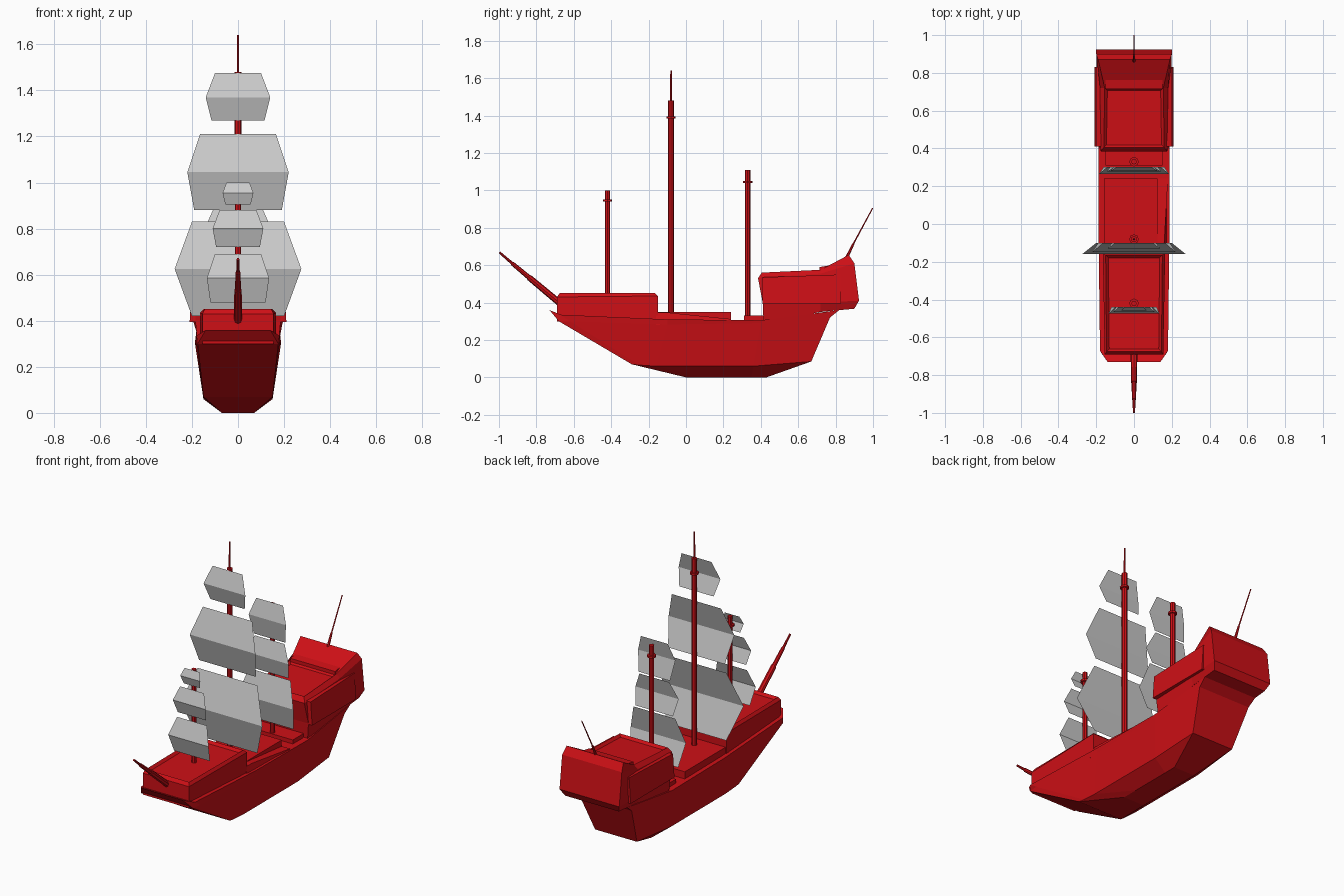
import bpy, bmesh
from mathutils import Vector

if "Cube" in bpy.data.objects:
    bpy.data.objects.remove(bpy.data.objects["Cube"])

red = bpy.data.materials.new("red_paint")
red.diffuse_color = (0.62, 0.005, 0.008, 1)
red.use_nodes = True
red.node_tree.nodes["Principled BSDF"].inputs["Base Color"].default_value = red.diffuse_color


def finish(name, bm, mat=red):
    me = bpy.data.meshes.new(name)
    bm.to_mesh(me)
    bm.free()
    if mat:
        me.materials.append(mat)
    ob = bpy.data.objects.new(name, me)
    bpy.context.collection.objects.link(ob)
    return ob


def loft(name, rings, recess=(), inset=0.02, depth=-0.015):
    """Stack mirrored outlines; each ring lists stations (y, z, half width) bow to stern."""
    bm = bmesh.new()
    n = len(rings[0])
    loops = []
    for ring in rings:
        right = [bm.verts.new((w, y, z)) for y, z, w in ring]
        left = [bm.verts.new((-w, y, z)) for y, z, w in ring]
        loops.append(right + left[::-1])
    for a, b in zip(loops, loops[1:]):
        for i in range(2 * n):
            j = (i + 1) % (2 * n)
            bm.faces.new((a[i], a[j], b[j], b[i]))
    tops = []
    for k, lp in enumerate((loops[0], loops[-1])):
        for i in range(n - 1):
            f = bm.faces.new((lp[i], lp[i + 1], lp[-2 - i], lp[-1 - i]))
            if k and i in recess:
                tops.append(f)
    bmesh.ops.recalc_face_normals(bm, faces=bm.faces)
    if tops:
        bmesh.ops.inset_region(bm, faces=tops, thickness=inset)
        bmesh.ops.translate(bm, vec=(0, 0, depth), verts=list({v for f in tops for v in f.verts}))
    return finish(name, bm)


def pole(name, p, q, r1, r2, sides=8):
    p, q = Vector(p), Vector(q)
    bm = bmesh.new()
    bmesh.ops.create_cone(bm, cap_ends=True, segments=sides, radius1=r1, radius2=r2, depth=(q - p).length)
    rot = (q - p).to_track_quat('Z', 'Y').to_matrix().to_4x4()
    rot.translation = (p + q) / 2
    bm.transform(rot)
    return finish(name, bm)


def prism(name, corners, x0, x1):
    """Block whose side outline (y, z) spans x0 to x1; x1 may differ per corner."""
    bm = bmesh.new()
    xs = x1 if isinstance(x1, (list, tuple)) else [x1] * len(corners)
    a = [bm.verts.new((x0, y, z)) for y, z in corners]
    b = [bm.verts.new((x, y, z)) for x, (y, z) in zip(xs, corners)]
    bm.faces.new(a)
    bm.faces.new(b)
    for i in range(len(a)):
        j = (i + 1) % len(a)
        bm.faces.new((a[i], a[j], b[j], b[i]))
    bmesh.ops.recalc_face_normals(bm, faces=bm.faces)
    return finish(name, bm)


def sail(name, y, bulge, rows):
    """Folded hexagonal sheet from three (z, half width) rows; the middle row billows forward."""
    bm = bmesh.new()
    pairs = []
    for i, (z, w) in enumerate(rows):
        yy = bulge if i == 1 else y
        pairs.append([bm.verts.new((s * w, yy, z)) for s in (-1, 1)])
    for a, b in zip(pairs, pairs[1:]):
        bm.faces.new((a[0], b[0], b[1], a[1]))
    return finish(name, bm, None)


# Hull: keel, chine, side and rim outlines
loft("hull", [
    [(0, 0, .07), (.05, 0, .07), (.1, 0, .07), (.35, 0, .07), (.43, 0, .07)],
    [(-.29, .07, .15), (-.25, .066, .15), (-.16, .06, .15), (.36, .06, .15), (.67, .085, .14)],
    [(-.68, .30, .175), (-.62, .30, .18), (-.1, .283, .18), (.4, .29, .185), (.77, .32, .175)],
    [(-.73, .36, .14), (-.67, .335, .18), (-.1, .31, .187), (.4, .305, .187), (.82, .36, .18)],
])

# Raised foredeck with a sunken floor
loft("foredeck", [
    [(-.69, .30, .155), (-.15, .29, .165)],
    [(-.69, .43, .155), (-.15, .435, .165)],
    [(-.675, .45, .145), (-.165, .45, .15)],
], recess=(0,))

# Main deck block and the sloping right side board
prism("main_deck", [(-.16, .28), (.24, .28), (.24, .35), (-.16, .35)], -.16, .125)
prism("side_board", [(-.16, .28), (.24, .28), (.24, .312), (-.1, .347), (-.16, .347)],
      .12, [.18, .18, .18, .16, .16])
prism("mast_step", [(.31, .29), (.42, .29), (.42, .33), (.31, .33)], -.15, .15)

# Stern castle with sunken roof and raised crest
loft("stern_castle", [
    [(.415, .29, .175), (.72, .35, .18), (.90, .367, .18)],
    [(.41, .40, .185), (.72, .40, .195), (.925, .41, .20)],
    [(.385, .53, .175), (.72, .555, .18), (.90, .61, .20)],
    [(.405, .56, .16), (.72, .575, .155), (.87, .655, .19)],
], recess=(0,))
prism("stern_step", [(.715, .55), (.80, .55), (.84, .61), (.715, .59)], -.15, .15)

# Side galleries of the stern castle
for side, s in (("right", 1), ("left", -1)):
    prism(side + "_gallery", [(.41, .395), (.83, .395), (.83, .55), (.41, .535)],
          s * .14, [s * .21, s * .21, s * .20, s * .20])

# Masts with collars
for name, y, top, collar, r in (("fore", -.42, 1.0, .945, .014),
                                ("main", -.08, 1.48, 1.39, .016),
                                ("rear", .33, 1.11, 1.045, .015)):
    pole(name + "_mast", (0, y, .29), (0, y, top), r, r)
    pole(name + "_collar", (0, y, collar - .006), (0, y, collar + .006), .025, .025)
pole("main_topmast", (0, -.08, 1.47), (0, -.08, 1.64), .006, .004, 6)

# Sails: (top, middle, bottom) rows of height and half width
sets = {
    ("fore", -.44): [(-.475, [(.69, .10), (.585, .135), (.48, .12)]),
                     (-.467, [(.88, .08), (.80, .11), (.72, .095)]),
                     (-.457, [(1.0, .05), (.955, .067), (.905, .055)])],
    ("main", -.10): [(-.16, [(.83, .20), (.625, .275), (.42, .20)]),
                     (-.148, [(1.21, .165), (1.045, .22), (.88, .19)]),
                     (-.13, [(1.475, .10), (1.37, .14), (1.27, .115)])],
    ("rear", .303): [(.265, [(.69, .14), (.54, .185), (.40, .16)]),
                     (.277, [(.90, .10), (.80, .145), (.70, .125)]),
                     (.28, [(1.13, .09), (1.03, .125), (.91, .105)])],
}
for (mast, y), sails in sets.items():
    for label, (bulge, rows) in zip(("lower", "middle", "upper"), sails):
        sail(f"{mast}_{label}_sail", y, bulge, rows)

# Bowsprit in three thinning lengths
pole("bowsprit_base", (0, -.66, .385), (0, -.84, .535), .018, .016)
pole("bowsprit_middle", (0, -.835, .531), (0, -.93, .61), .013, .011)
pole("bowsprit_tip", (0, -.925, .606), (0, -.997, .668), .008, .006)

# Stern flagpole
pole("flagpole_base", (0, .85, .62), (0, .895, .715), .009, .006, 6)
pole("flagpole", (0, .89, .705), (0, .998, .905), .004, .003, 6)
